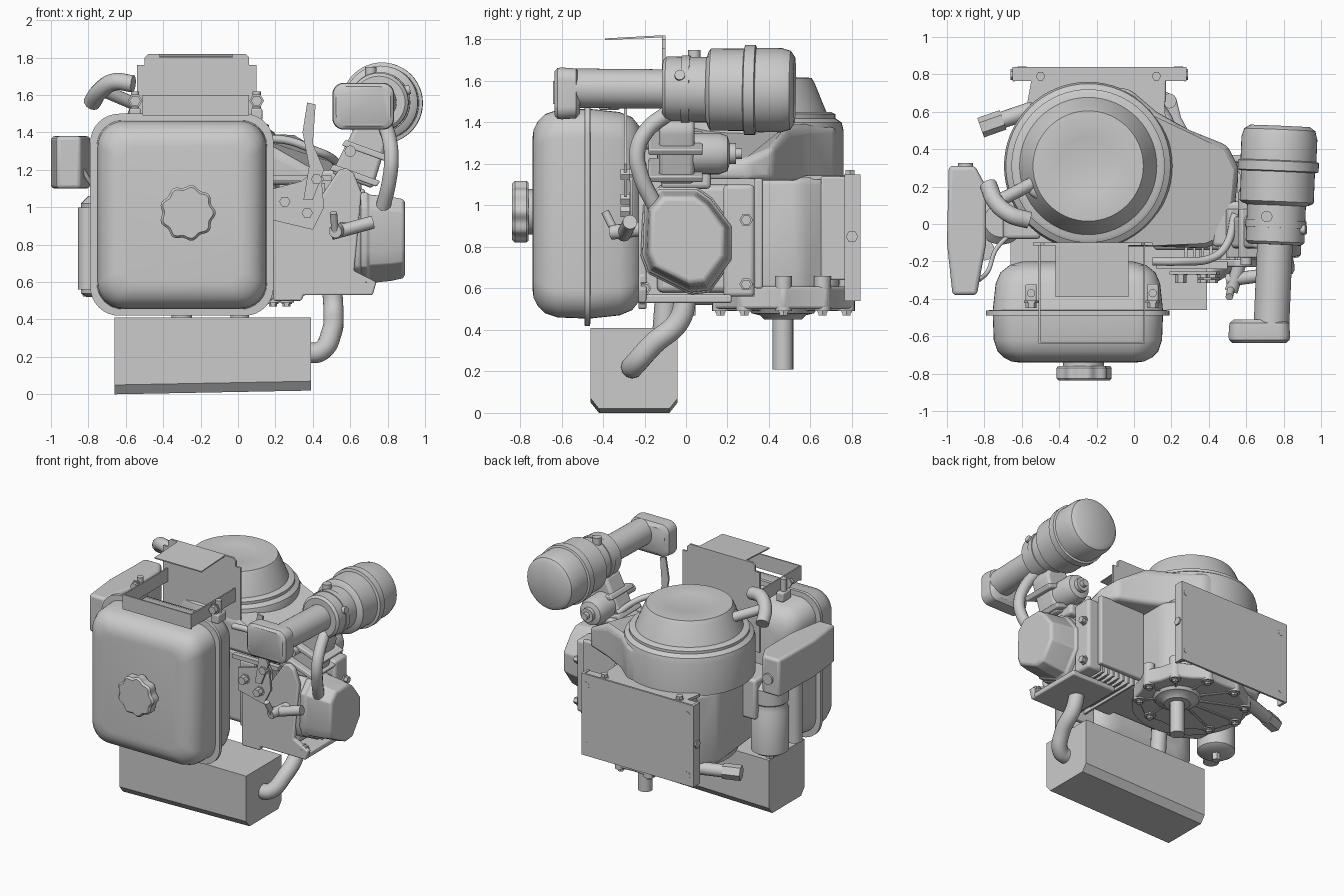
import bpy, bmesh, math
from mathutils import Vector

if "Cube" in bpy.data.objects:
    bpy.data.objects.remove(bpy.data.objects["Cube"])

def finish(name, bm, bevel=0, seg=3, angle=35):
    bmesh.ops.recalc_face_normals(bm, faces=bm.faces)
    me = bpy.data.meshes.new(name)
    bm.to_mesh(me)
    bm.free()
    ob = bpy.data.objects.new(name, me)
    bpy.context.collection.objects.link(ob)
    if bevel:
        m = ob.modifiers.new("bevel", 'BEVEL')
        m.width, m.segments, m.limit_method = bevel, seg, 'ANGLE'
    bpy.ops.object.select_all(action='DESELECT')
    ob.select_set(True)
    bpy.context.view_layer.objects.active = ob
    bpy.ops.object.shade_smooth_by_angle(angle=math.radians(angle))
    return ob

def skin(name, rings, bevel=0, seg=3):
    """Join rings of points into a capped solid."""
    bm = bmesh.new()
    vs = [[bm.verts.new(p) for p in r] for r in rings]
    n = len(vs[0])
    for a, b in zip(vs, vs[1:]):
        for i in range(n):
            bm.faces.new((a[i], a[(i + 1) % n], b[(i + 1) % n], b[i]))
    bm.faces.new(vs[0])
    bm.faces.new(vs[-1])
    return finish(name, bm, bevel, seg)

def place(axis, u, v, d):
    return {'x': (d, u, v), 'y': (u, d, v), 'z': (u, v, d)}[axis]

def prism(name, poly, axis, a, b, bevel=0, seg=3):
    return skin(name, [[place(axis, u, v, d) for u, v in poly] for d in (a, b)], bevel, seg)

def box(name, x, y, z, bevel=0, seg=3):
    return prism(name, [(x[0], y[0]), (x[1], y[0]), (x[1], y[1]), (x[0], y[1])], 'z', z[0], z[1], bevel, seg)

def lathe(name, prof, loc, direction=(0, 0, 1), n=32):
    """Revolve (radius, height) pairs about a direction."""
    q = Vector(direction).to_track_quat('Z', 'Y')
    ring = lambda r, h: [Vector(loc) + q @ Vector((r * math.cos(math.tau * i / n), r * math.sin(math.tau * i / n), h)) for i in range(n)]
    return skin(name, [ring(r, h) for r, h in prof])

def rod(name, a, b, r, n=16):
    d = Vector(b) - Vector(a)
    return lathe(name, [(r, 0), (r, d.length)], a, d, n)

def pipe(name, pts, r):
    cu = bpy.data.curves.new(name, 'CURVE')
    cu.dimensions, cu.bevel_depth, cu.bevel_resolution, cu.use_fill_caps = '3D', r, 4, True
    cu.resolution_u = 8
    sp = cu.splines.new('BEZIER')
    sp.bezier_points.add(len(pts) - 1)
    for bp, p in zip(sp.bezier_points, pts):
        bp.co, bp.handle_left_type, bp.handle_right_type = p, 'AUTO', 'AUTO'
    ob = bpy.data.objects.new(name, cu)
    bpy.context.collection.objects.link(ob)

def bolt(name, loc, direction, r=0.025, h=0.03):
    lathe(name, [(r * 1.3, 0), (r * 1.3, h * .3), (r, h * .3), (r, h)], loc, direction, 6)

def round_rect(x0, x1, z0, z1, r, k=8):
    out = []
    for cx, cz, a0 in ((x1 - r, z1 - r, 0), (x0 + r, z1 - r, 90), (x0 + r, z0 + r, 180), (x1 - r, z0 + r, 270)):
        for i in range(k + 1):
            a = math.radians(a0 + 90 * i / k)
            out.append((cx + r * math.cos(a), cz + r * math.sin(a)))
    return out

# Muffler (bottom rises slightly to the right) and exhaust pipes
muf = [(-.42, 0), (-.08, 0), (-.04, .05), (-.04, .41), (-.46, .41), (-.46, .05)]
skin("muffler", [[(x, y, z + (lift if z < .1 else 0)) for y, z in muf] for x, lift in ((-.66, 0), (.39, .02))])
pipe("exhaust_pipe", [(.36, -.26, .22), (.44, -.25, .23), (.5, -.16, .33), (.51, -.03, .45), (.5, 0, .6)], .055)
rod("rear_exhaust_pipe", (-.3, -.11, .35), (-.3, -.09, .62), .055)

# Fuel tank: depth and inset of each rounded ring
tank = [(-.74, .14), (-.735, .1), (-.715, .06), (-.68, .025), (-.62, .005), (-.49, 0), (-.488, -.035),
        (-.462, -.035), (-.46, 0), (-.32, .015), (-.26, .04), (-.22, .09), (-.2, .16)]
skin("fuel_tank", [[(u, y, v) for u, v in round_rect(-.755 + i, .155 - i, .455 + i, 1.465 - i, .14 - i * .4)] for y, i in tank])
# Scalloped filler cap
def cap_ring(r, y):
    return [(-.27 + (r + .008 * math.cos(9 * a)) * math.cos(a), y, .97 + (r + .008 * math.cos(9 * a)) * math.sin(a))
            for a in (math.tau * i / 72 for i in range(72))]
skin("tank_cap", [cap_ring(.135, -.76), cap_ring(.143, -.77), cap_ring(.143, -.825), cap_ring(.13, -.838)])
rod("tank_neck", (-.27, -.77, .97), (-.27, -.72, .97), .11, 32)

# Bent sheet bracket over the tank
prism("bracket_upright", [(-.54, 1.16), (.1, 1.16), (.1, 1.76), (.06, 1.76), (.06, 1.8), (.04, 1.82), (-.48, 1.82), (-.5, 1.8), (-.5, 1.76), (-.54, 1.76)], 'y', -.115, -.1)
prism("bracket_shelf", [(-.115, 1.82), (-.39, 1.805), (-.39, 1.797), (-.115, 1.81)], 'x', -.42, -.03)
box("bracket_front", (-.51, .06), (-.64, -.63), (1.49, 1.6))
for s, x in (("left", -.51), ("right", .05)):
    box("bracket_side_" + s, (x, x + .01), (-.64, -.1), (1.5, 1.6))
    xo = x - .04 if s == "left" else x + .05
    box("bracket_tab_" + s, (xo - .03, xo + .03), (-.42, -.32), (1.46, 1.53), .01)
    rod("bracket_pin_" + s, (xo, -.37, 1.46), (xo, -.37, 1.62), .022)
    bolt("bracket_bolt_" + s, (xo, -.41, 1.57), (0, -1, 0), .03, .04)

# Control box on the left
prism("control_box", [(-.99, .31), (-.85, .31), (-.79, .2), (-.79, -.1), (-.84, -.38), (-.97, -.38), (-1, -.1)], 'z', 1.1, 1.38, .02)
pipe("control_wire", [(-.83, -.3, 1.2), (-.78, -.25, 1.12), (-.74, -.14, 1.1), (-.66, -.05, 1.08)], .012)
rod("control_knob", (-.9, .3, 1.22), (-.9, .325, 1.22), .04)

# Blower housing, volute and recoil dome
C = (-.245, .31)
lathe("blower_drum", [(.45, 1.12), (.45, 1.36), (.44, 1.4), (.41, 1.42), (.41, 1.44), (.39, 1.45)], (*C, 0), n=64)
vol = [(-.2, .74, 1.38), (-.02, .72, 1.38), (.12, .6, 1.38), (.3, .5, 1.36), (.5, .42, 1.28), (.56, .3, 1.22),
       (.54, .1, 1.18), (.46, -.1, 1.18), (.38, -.13, 1.2), (.1, -.12, 1.34), (-.1, -.12, 1.38), (-.3, .2, 1.4)]
skin("blower_volute", [[(x, y, 1.12) for x, y, z in vol], vol], .03)
lathe("recoil_dome", [(.4, 1.4), (.4, 1.43), (.375, 1.43), (.31, 1.59), (.295, 1.615), (.17, 1.62), (.155, 1.616)], (*C, 0), n=64)
prism("rope_guide", [(-.57, .16), (-.42, .08), (-.3, .2), (-.42, .42), (-.56, .28)], 'z', 1.44, 1.58, .03)
rod("rope_stem", (-.5, .24, 1.53), (-.71, .13, 1.62), .035)
pipe("pull_handle", [(-.78, .21, 1.56), (-.74, .12, 1.62), (-.66, .05, 1.67), (-.56, .02, 1.66)], .047)

# Crankcase, sump and output shaft
prism("crankcase", [(-.58, .0), (-.4, -.1), (.2, -.1), (.22, .2), (.22, .55), (.1, .74), (-.5, .74), (-.63, .5)], 'z', .58, 1.14, .04)
lathe("crankcase_barrel", [(.4, .56), (.4, 1.13)], (-.2, .36, 0), n=48)
SX, SY = -.12, .47
sump = [(SX + r * 1.18 * math.cos(a), SY + r * math.sin(a)) for r, a in (((.36, .33)[i % 2], math.tau * i / 20) for i in range(20))]
prism("sump", sump, 'z', .5, .61, .015)
HX = .01
lathe("sump_hub", [(.17, .51), (.15, .48), (.11, .47), (.09, .45)], (HX, .467, 0))
rod("output_shaft", (HX, .467, .21), (HX, .467, .6), .05, 24)
for i in range(10):
    a = math.tau * i / 10
    x, y = SX + .38 * math.cos(a), SY + .32 * math.sin(a)
    rod("sump_boss", (x, y, .49), (x, y, .66), .04)
    bolt("sump_bolt", (x, y, .49), (0, 0, -1), .022, .02)
    rod("sump_rib", (HX, .467, .5), (x, y, .505), .012, 8)
rod("drain_tube", (-.4, .66, .57), (-.81, .52, .57), .045)
rod("drain_cap", (-.7, .557, .57), (-.82, .515, .57), .055, 6)

# Rear mounting plate with side flanges, slots and bolts
box("rear_plate", (-.65, .28), (.825, .84), (.54, 1.15))
for x in (-.64, .27):
    box("rear_plate_flange", (x - .01, x + .01), (.765, .83), (.54, 1.15))
    bolt("rear_plate_side_bolt", (x, .8, .85), (1 if x > 0 else -1, 0, 0), .03, .02)
    for z in (.62, 1.07):
        lathe("rear_plate_slot", [(.024, 0), (.024, .003)], (x * .92 - .01, .839, z), (0, 1, 0), 16)
for x in (-.5, .12):
    bolt("rear_plate_top_bolt", (x, .79, 1.14), (0, 0, 1))
    box("rear_plate_strut", (x - .05, x + .05), (.65, .83), (.64, 1.14), .01)
box("rear_plate_top", (-.65, .28), (.765, .83), (1.125, 1.145))
prism("rear_plate_web", [(-.54, .82), (-.57, .65), (.17, .55), (.15, .82)], 'z', 1.125, 1.145)

# Starter on the left
lathe("starter_body", [(.1, .52), (.13, .54), (.13, .84), (.12, .86), (.12, .9), (.13, .91), (.13, 1.02), (.09, 1.06)], (-.71, .02, 0))
box("starter_mount", (-.7, -.5), (-.08, .18), (.8, 1.1), .02)
rod("starter_solenoid", (-.8, -.14, .56), (-.8, -.14, 1.0), .055)
rod("starter_stud", (-.71, .02, .47), (-.71, .02, .53), .03, 6)

# Cylinder with cooling fins, and head with valve cover
box("cylinder", (.1, .6), (-.14, .28), (.58, 1.1), .03)
for i in range(7):
    x = .27 + i * .045
    box("cooling_fin", (x, x + .015), (-.19, .33), (.56, 1.13))
prism("cylinder_shroud", [(.19, .5), (.34, .5), (.35, .53), (.72, .53), (.74, .6), (.62, .66), (.66, 1.08), (.62, 1.18), (.58, 1.21), (.54, 1.2), (.44, 1.05), (.3, .95), (.19, .98)], 'y', -.23, -.19, .01)
box("shroud_floor", (.35, .72), (-.22, .22), (.53, .57), .01)
box("shroud_rear", (.22, .6), (.33, .37), (.6, 1.13), .01)
cover = [(-.2, 1.0), (-.13, 1.08), (.05, 1.08), (.12, 1.03), (.22, .9), (.22, .74), (.11, .59), (.02, .58), (-.18, .68), (-.21, .76)]
def scaled(x, s):
    return [(x, .0 + u * s, .84 + (v - .84) * s) for u, v in cover]
skin("cylinder_head", [scaled(.58, 1.04), scaled(.66, 1.04)], .015)
skin("valve_cover", [scaled(.65, 1), scaled(.69, 1), scaled(.7, .95), scaled(.82, .9), scaled(.88, .85), scaled(.893, .78)], .012)
box("head_side", (.56, .68), (.18, .33), (.56, 1.1), .02)
for y, z in ((.29, .62), (.29, .93), (-.2, .6)):
    bolt("head_bolt", (.68, y, z), (1, 0, 0), .025, .035)

# Spark plug and lead
rod("spark_plug", (.6, -.1, .9), (.52, -.36, .87), .035)
rod("spark_plug_boot", (.5, -.3, .86), (.72, -.27, .92), .035)
rod("spark_plug_tip", (.52, -.34, .87), (.51, -.39, .97), .02)

# Throttle bracket and levers
prism("throttle_bracket", [(.19, .93), (.4, .88), (.46, 1.0), (.44, 1.22), (.34, 1.14), (.19, 1.1)], 'y', -.27, -.255)
prism("throttle_lever", [(.35, 1.04), (.4, 1.04), (.46, 1.2), (.4, 1.34), (.415, 1.55), (.37, 1.56), (.345, 1.4), (.38, 1.22)], 'y', -.3, -.285)
for x, z in ((.37, .97), (.42, 1.15), (.25, 1.03)):
    bolt("throttle_bolt", (x, -.255, z), (0, -1, 0), .03, .06)
box("throttle_arm", (.12, .5), (-.24, -.2), (1.14, 1.17))
pipe("fuel_hose", [(.1, -.2, 1.36), (.25, -.2, 1.36), (.42, -.18, 1.3), (.49, -.12, 1.27), (.54, .05, 1.22)], .022)

# Carburettor and intake elbow
prism("intake_elbow", [(.5, 1.18), (.72, 1.1), (.8, 1.36), (.78, 1.44), (.64, 1.46)], 'y', -.13, .04, .02)
for k in (0, 1):
    d = k * .13
    prism("carburettor_flange", [(.49 + d * .5, 1.2 + d), (.74 + d * .5, 1.11 + d), (.76 + d * .5, 1.14 + d), (.51 + d * .5, 1.23 + d)], 'y', -.18, .08, .008)
lathe("carburettor_bowl", [(.1, 0), (.1, .16), (.085, .2), (.05, .21), (.05, .24), (.025, .24), (.025, .27)], (.655, 0, 1.25), (0, 1, 0))
rod("carburettor_screw", (.6, -.22, 1.3), (.6, -.1, 1.3), .03)
box("intake_port", (.42, .66), (-.12, .12), (1.08, 1.2), .02)

# Air cleaner canister, inlet tube and inlet hood
A = Vector((.735, -.54, 1.565))
D = Vector((.045, 1.06, -.01))
lathe("air_cleaner", [(.095, 0), (.095, .43), (.14, .43), (.157, .445), (.157, .64), (.185, .65), (.198, .66), (.198, .82), (.217, .825),
                      (.217, .875), (.203, .88), (.203, 1.0), (.19, 1.045), (.16, 1.065)], A, D, 48)
lathe("canister_band", [(.163, 0), (.163, .04)], A + D.normalized() * .52, D, 48)
skin("inlet_hood", [[(u, y, v) for u, v in round_rect(.505 + i, .835 - i, 1.415 + i, 1.665 - i, .06)]
                    for y, i in ((-.635, .02), (-.62, .003), (-.6, 0), (-.53, .005), (-.51, .03))])
rod("canister_nipple", (.71, .04, 1.6), (.71, .04, 1.75), .03)
rod("canister_nipple_side", (.75, -.03, 1.6), (.75, -.03, 1.7), .035)
rod("canister_port", (.8, -.03, 1.6), (.92, -.03, 1.63), .025)
pipe("breather_hose", [(.78, -.08, 1.45), (.81, -.19, 1.36), (.82, -.235, 1.26), (.81, -.22, 1.15), (.77, -.14, .98)], .04)
